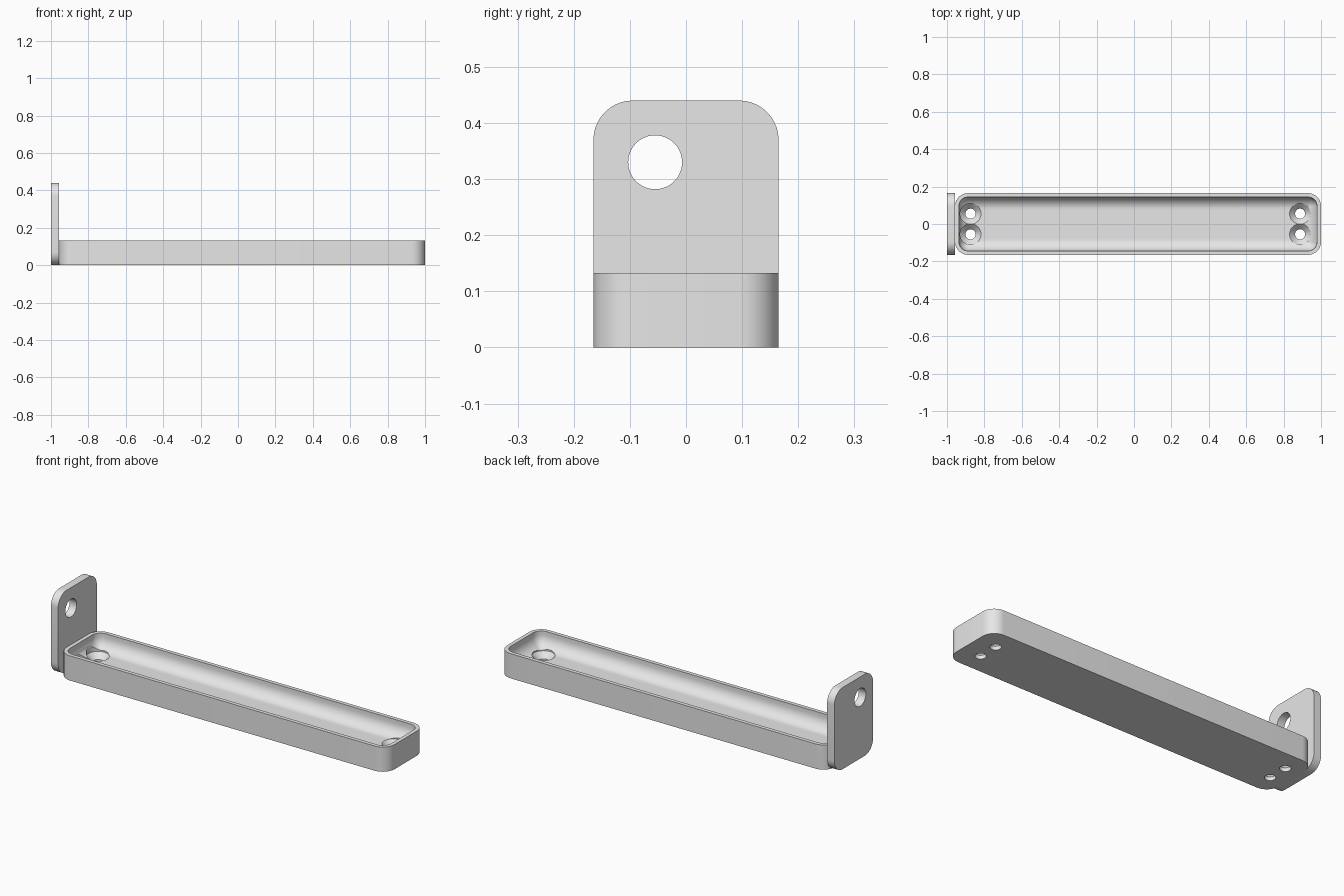
import bpy, bmesh, math
from mathutils import Vector

old = bpy.data.objects.get("Cube")
if old:
    bpy.data.objects.remove(old)

COLOUR = (0.8, 0.8, 0.8, 1)
grey = bpy.data.materials.new("plain grey")
grey.use_nodes = True
grey.diffuse_color = COLOUR
grey.node_tree.nodes["Principled BSDF"].inputs["Base Color"].default_value = COLOUR


def rounded_rect(u0, u1, v0, v1, r, steps=10):
    """Counter-clockwise outline of a rectangle with rounded corners."""
    corners = [(u1 - r, v1 - r), (u0 + r, v1 - r), (u0 + r, v0 + r), (u1 - r, v0 + r)]
    pts = []
    for q, (cu, cv) in enumerate(corners):
        for i in range(steps + 1):
            a = math.pi / 2 * (q + i / steps)
            pts.append((cu + r * math.cos(a), cv + r * math.sin(a)))
    return pts


def circle(u, v, r, n=48):
    return [(u + r * math.cos(math.tau * i / n), v + r * math.sin(math.tau * i / n))
            for i in range(n)]


def loft(name, rings):
    """Bridge matching rings of points and cap both ends."""
    bm = bmesh.new()
    loops = [[bm.verts.new(p) for p in ring] for ring in rings]
    for a, b in zip(loops, loops[1:]):
        for i in range(len(a)):
            j = (i + 1) % len(a)
            bm.faces.new((a[i], a[j], b[j], b[i]))
    bm.faces.new(loops[0][::-1])
    bm.faces.new(loops[-1])
    bmesh.ops.recalc_face_normals(bm, faces=bm.faces)
    mesh = bpy.data.meshes.new(name)
    bm.to_mesh(mesh)
    bm.free()
    mesh.materials.append(grey)
    ob = bpy.data.objects.new(name, mesh)
    bpy.context.collection.objects.link(ob)
    return ob


def select(ob):
    bpy.ops.object.select_all(action='DESELECT')
    ob.select_set(True)
    bpy.context.view_layer.objects.active = ob


def cut(ob, cutter):
    cutter.hide_render = True
    mod = ob.modifiers.new("hole", 'BOOLEAN')
    mod.operation = 'DIFFERENCE'
    mod.solver = 'EXACT'
    mod.object = cutter
    select(ob)
    bpy.ops.object.modifier_apply(modifier=mod.name)
    bpy.data.objects.remove(cutter)


def smooth(ob):
    select(ob)
    bpy.ops.object.shade_smooth_by_angle(angle=math.radians(30))


def flat_ring(pts, z):
    return [Vector((u, v, z)) for u, v in pts]


def side_ring(pts, x):
    return [Vector((x, u, v)) for u, v in pts]


LEFT, RIGHT, HALF = -0.957, 1.0, 0.165
HEIGHT, FLOOR, WALL, FILLET, CORNER = 0.133, 0.05, 0.021, 0.065, 0.07


def tray_ring(inset, z):
    r = max(CORNER - inset, 0.004)
    return flat_ring(rounded_rect(LEFT + inset, RIGHT - inset,
                                  -HALF + inset, HALF - inset, r), z)


# Tray: outer wall, flat rim, inner wall and a filleted floor
rings = [tray_ring(0, 0), tray_ring(0, HEIGHT), tray_ring(WALL, HEIGHT)]
for i in range(11):
    a = math.pi / 2 * i / 10
    rings.append(tray_ring(WALL + FILLET * (1 - math.cos(a)),
                           FLOOR + FILLET * (1 - math.sin(a))))
tray = loft("tray", rings)

# Countersunk screw holes, a pair at each end
HOLE = [(0.027, -0.05), (0.027, 0.02), (0.056, FLOOR), (0.056, 0.2)]
for x in (-0.874, 0.888):
    for y in (-0.055, 0.055):
        cut(tray, loft("screw_hole_cutter",
                       [flat_ring(circle(x, y, r), z) for r, z in HOLE]))
smooth(tray)

# Upright end plate with one off-centre hole
plate_outline = rounded_rect(-HALF, HALF, 0, 0.44, 0.07)
end_plate = loft("end_plate", [side_ring(plate_outline, x) for x in (-1, LEFT)])
plate_hole = circle(-0.055, 0.33, 0.048)
cut(end_plate, loft("plate_hole_cutter", [side_ring(plate_hole, x) for x in (-1.1, -0.9)]))
smooth(end_plate)
